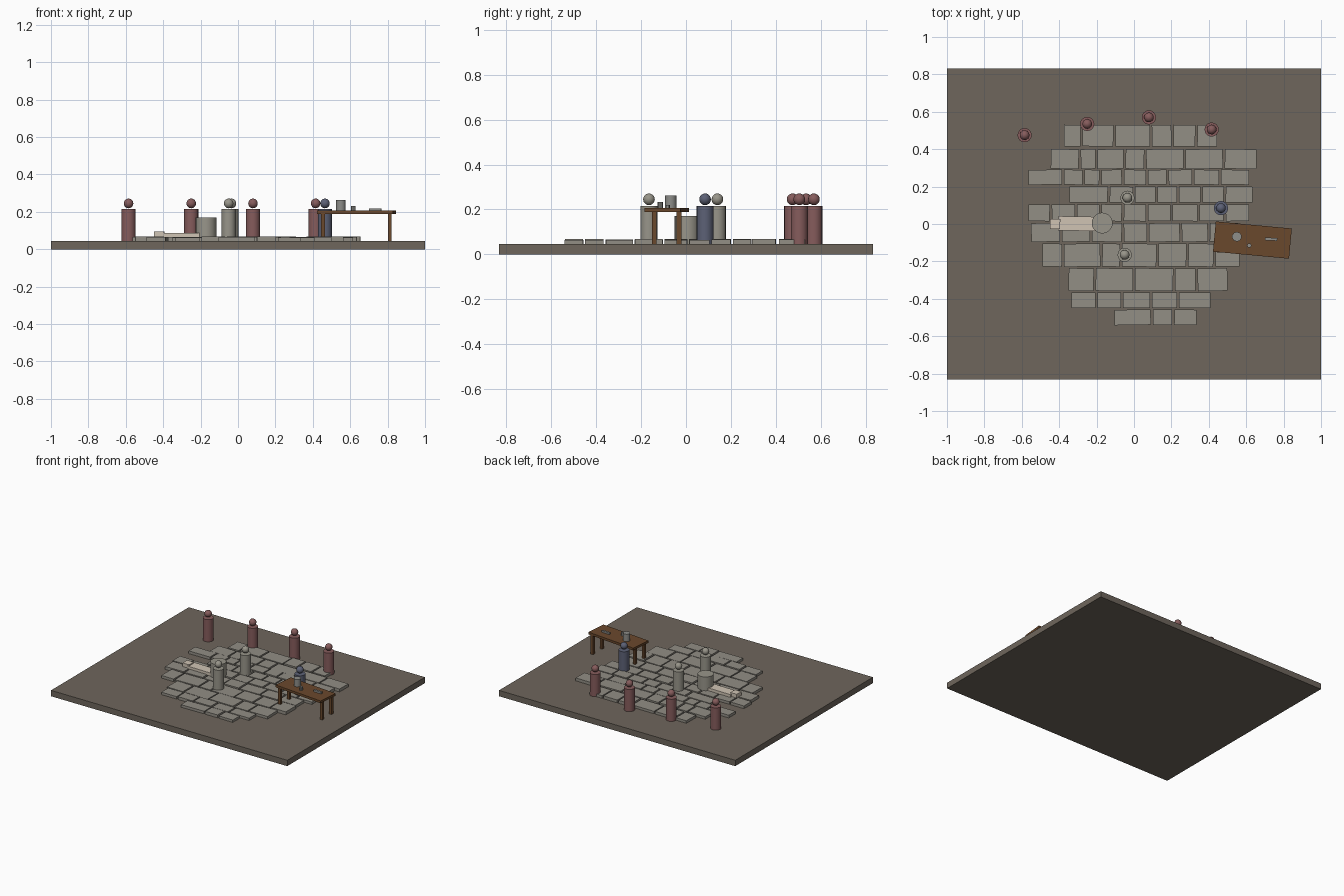
import bpy, math, random
from mathutils import Matrix

if "Cube" in bpy.data.objects:
    bpy.data.objects.remove(bpy.data.objects["Cube"])

random.seed(4)


def lin(c):
    c /= 255
    return c / 12.92 if c <= 0.04045 else ((c + 0.055) / 1.055) ** 2.4


def material(name, r, g, b):
    m = bpy.data.materials.new(name)
    m.diffuse_color = (lin(r), lin(g), lin(b), 1)
    m.use_nodes = True
    m.node_tree.nodes["Principled BSDF"].inputs["Base Color"].default_value = m.diffuse_color
    return m


EARTH = material("earth", 110, 102, 92)
STONE = material("paving_grey", 146, 142, 133)
RED = material("dusty_red", 134, 92, 92)
PALE = material("pale_grey", 152, 149, 138)
BLUE = material("slate_blue", 92, 97, 118)
WOOD = material("brown_wood", 106, 72, 44)
CREAM = material("cream", 208, 196, 180)
PEWTER = material("pewter", 142, 142, 138)


def finish(name, mat, smooth=False):
    o = bpy.context.object
    o.name = name
    o.data.materials.append(mat)
    if smooth:
        bpy.ops.object.shade_smooth_by_angle(angle=math.radians(40))
    return o


def box(name, mat, x, y, z0, z1, sx, sy, rot=0):
    bpy.ops.mesh.primitive_cube_add(size=1, location=(x, y, (z0 + z1) / 2))
    o = finish(name, mat)
    o.data.transform(Matrix.Diagonal((sx, sy, z1 - z0, 1)))
    o.rotation_euler.z = math.radians(rot)
    return o


def cylinder(name, mat, x, y, z0, z1, r, n=16, smooth=True):
    bpy.ops.mesh.primitive_cylinder_add(vertices=n, radius=r, depth=z1 - z0,
                                        location=(x, y, (z0 + z1) / 2))
    return finish(name, mat, smooth)


# Ground slab
G = 0.045
box("ground_slab", EARTH, 0, 0, 0, G, 2, 1.665)

# Paving: each row is (y low, y high, joint positions along x)
rows = [
    (.415, .53, (-.38, -.28, -.105, .09, .205, .333, .45)),
    (.295, .40, (-.45, -.29, -.2, -.05, .06, .27, .48, .66)),
    (.21, .29, (-.57, -.38, -.27, -.18, -.06, .07, .18, .315, .46, .62)),
    (.115, .20, (-.35, -.135, 0, .12, .235, .36, .485, .64)),
    (.015, .105, (-.57, -.445, -.31, -.18, -.06, .07, .2, .345, .485, .62)),
    (-.095, .005, (-.555, -.39, -.23, -.06, .075, .25, .4, .56)),
    (-.228, -.105, (-.495, -.38, -.175, -.07, .125, .285, .43, .57)),
    (-.358, -.237, (-.355, -.21, 0, .215, .335, .505)),
    (-.45, -.367, (-.34, -.2, -.065, .09, .235, .415)),
    (-.54, -.458, (-.11, .095, .21, .34)),
]
for y0, y1, xs in rows:
    for a, b in zip(xs, xs[1:]):
        box("paving_stone", STONE, (a + b) / 2, (y0 + y1) / 2, G,
            G + random.uniform(.018, .023), b - a - .011, y1 - y0,
            random.uniform(-1.2, 1.2))


# Standing figures: cylinder body with a round head
def figure(name, mat, x, y):
    cylinder(name + "_body", mat, x, y, G, .215, .038)
    bpy.ops.mesh.primitive_uv_sphere_add(segments=14, ring_count=10,
                                         radius=.026, location=(x, y, .245))
    finish(name + "_head", mat, True)


for x, y in ((-.585, .475), (-.25, .535), (.08, .57), (.415, .505)):
    figure("red_figure", RED, x, y)
for x, y in ((-.035, .14), (-.05, -.165)):
    figure("grey_figure", PALE, x, y)
figure("blue_figure", BLUE, .465, .085)

# Round pedestal and the cream slab lying beside it
cylinder("pedestal", PALE, -.17, .005, G, .17, .056, 20)
box("lying_slab", CREAM, -.3, .002, .062, .086, .21, .076, -1)
box("lying_slab_end", CREAM, -.422, 0, .066, .095, .055, .055, -1)

# Table
TX, TY = .633, -.086
box("table_top", WOOD, TX, TY, .188, .206, .408, .162, -5.3)
for sx in (-1, 1):
    for sy in (-1, 1):
        box("table_leg", WOOD, TX + sx * .178, TY + sy * .055, G, .19, .02, .021)

# Items on the table
cylinder("jug", PEWTER, .55, -.068, .206, .262, .026, 10)
cylinder("small_cup", PEWTER, .616, -.115, .206, .232, .012, 8)
box("flat_bar", PEWTER, .733, -.081, .206, .219, .066, .015, -3)
